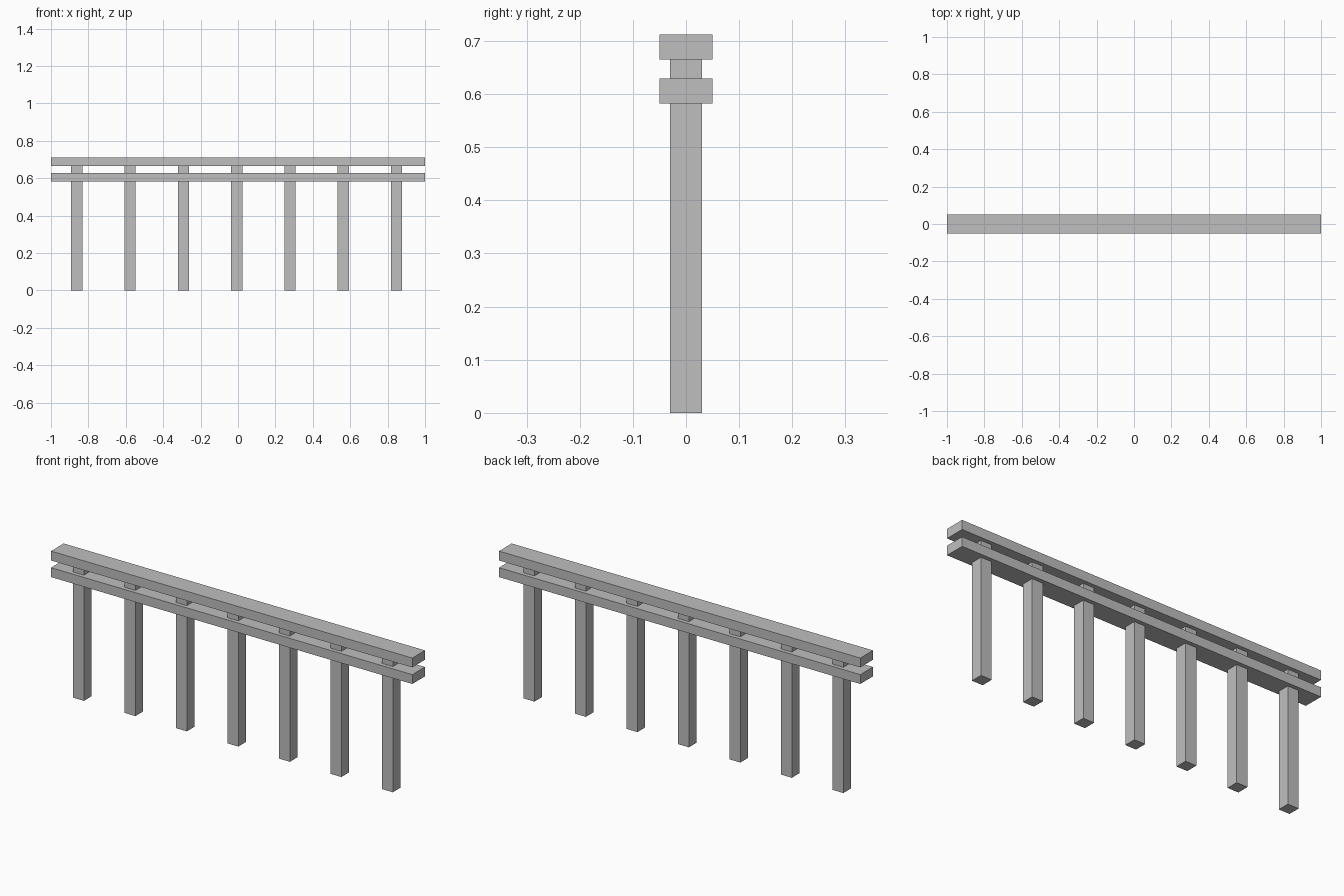
import bpy

cube = bpy.data.objects.get("Cube")
if cube:
    bpy.data.objects.remove(cube, do_unlink=True)

GREY = (0.52, 0.52, 0.52, 1)
grey = bpy.data.materials.new("plain grey")
grey.use_nodes = True
grey.diffuse_color = GREY
grey.node_tree.nodes["Principled BSDF"].inputs["Base Color"].default_value = GREY


def box(name, x, width, depth, bottom, top):
    """Box centred on y = 0, spanning bottom to top."""
    bpy.ops.mesh.primitive_cube_add(size=1, location=(x, 0, (bottom + top) / 2))
    obj = bpy.context.object
    obj.name = name
    obj.scale = (width, depth, top - bottom)
    bpy.ops.object.transform_apply(location=False, rotation=False, scale=True)
    obj.data.materials.append(grey)
    return obj


# Two long horizontal rails
RAIL_DEPTH = 0.1
box("lower_rail", 0, 2, RAIL_DEPTH, 0.582, 0.629)
box("upper_rail", 0, 2, RAIL_DEPTH, 0.665, 0.712)

# Evenly spaced posts, passing through the lower rail up to the upper one
POST_COUNT = 7
SPACING = 0.285
for i in range(POST_COUNT):
    x = (i - POST_COUNT // 2) * SPACING - 0.007
    box(f"post_{i + 1}", x, 0.06, 0.06, 0, 0.665)
